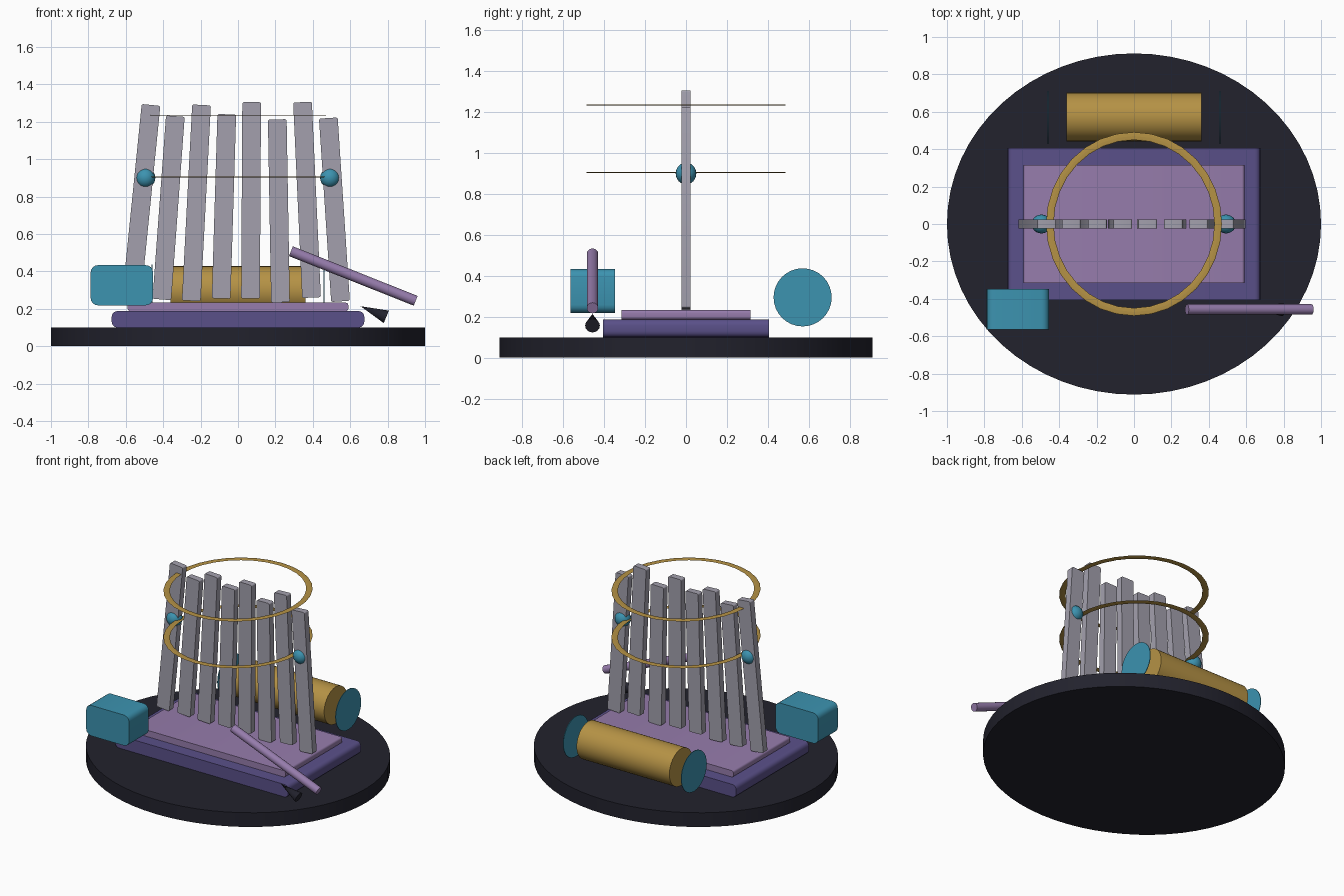
import bpy, bmesh, math
from mathutils import Vector

cube = bpy.data.objects.get("Cube")
if cube:
    bpy.data.objects.remove(cube, do_unlink=True)


def material(name, hex_code):
    def linear(c):
        return c / 12.92 if c <= 0.04045 else ((c + 0.055) / 1.055) ** 2.4
    rgb = [linear(v / 255) for v in bytes.fromhex(hex_code)]
    mat = bpy.data.materials.new(name)
    mat.use_nodes = True
    mat.diffuse_color = (*rgb, 1)
    mat.node_tree.nodes["Principled BSDF"].inputs["Base Color"].default_value = (*rgb, 1)
    return mat


CHARCOAL = material("charcoal", "22222D")
VIOLET = material("deep violet", "5A5089")
LILAC = material("lilac", "967CAC")
GREY = material("stone grey", "A3A0AD")
GOLD = material("old gold", "B59245")
TEAL = material("teal", "3C93B0")


def finish(name, mat, smooth=True):
    ob = bpy.context.object
    ob.name = ob.data.name = name
    ob.data.materials.append(mat)
    if smooth:
        bpy.ops.object.shade_smooth_by_angle(angle=math.radians(35))
    return ob


def rounded_block(name, mat, center, size, radius, tilt=0.0):
    """Box whose edges running front to back are rounded."""
    bm = bmesh.new()
    bmesh.ops.create_cube(bm, size=1)
    bmesh.ops.scale(bm, vec=size, verts=bm.verts)
    edges = [e for e in bm.edges
             if abs(e.verts[0].co.y - e.verts[1].co.y) > size[1] / 2]
    bmesh.ops.bevel(bm, geom=edges, offset=radius, segments=4,
                    profile=0.5, affect='EDGES')
    mesh = bpy.data.meshes.new(name)
    bm.to_mesh(mesh)
    bm.free()
    ob = bpy.data.objects.new(name, mesh)
    bpy.context.collection.objects.link(ob)
    ob.location = center
    ob.rotation_euler.y = tilt
    bpy.ops.object.select_all(action='DESELECT')
    ob.select_set(True)
    bpy.context.view_layer.objects.active = ob
    return finish(name, mat)


def rod(name, mat, start, end, r_start, r_end, sides):
    """Cylinder or cone between two points."""
    start, end = Vector(start), Vector(end)
    axis = end - start
    bpy.ops.mesh.primitive_cone_add(
        vertices=sides, radius1=r_start, radius2=r_end, depth=axis.length,
        location=(start + end) / 2,
        rotation=axis.to_track_quat('Z', 'Y').to_euler())
    return finish(name, mat)


# Oval base
bpy.ops.mesh.primitive_cylinder_add(vertices=64, radius=1, depth=0.1,
                                    location=(0, 0, 0.05))
bpy.context.object.scale.y = 0.912
finish("base", CHARCOAL)

# Two stacked steps
rounded_block("lower_step", VIOLET, (0, 0, 0.144), (1.35, 0.81, 0.088), 0.03)
rounded_block("upper_step", LILAC, (0, 0, 0.21), (1.18, 0.63, 0.046), 0.014)

# Fan of leaning slats: top x, top z, bottom x, bottom z
SLATS = [(-.465, 1.29, -.57, .25), (-.335, 1.23, -.407, .25),
         (-.195, 1.29, -.25, .243), (-.06, 1.24, -.09, .255),
         (.073, 1.305, .067, .255), (.21, 1.213, .227, .235),
         (.345, 1.305, .393, .26), (.483, 1.22, .548, .24)]
for i, (tx, tz, bx, bz) in enumerate(SLATS):
    rounded_block(f"slat_{i + 1}", GREY, ((tx + bx) / 2, 0, (tz + bz) / 2),
                  (0.1, 0.046, math.hypot(tx - bx, tz - bz)), 0.01,
                  math.atan2(tx - bx, tz - bz))

# Two flat rings around the slats
for name, z in (("upper_ring", 1.235), ("lower_ring", 0.905)):
    bpy.ops.mesh.primitive_torus_add(major_radius=0.45, minor_radius=0.02,
                                     major_segments=32, minor_segments=8,
                                     location=(0, 0, z))
    bpy.context.object.scale = (1, 1.045, 0.12)
    finish(name, GOLD)

# Beads on the outer slats
for name, x in (("right_bead", -0.495), ("left_bead", 0.492)):
    bpy.ops.mesh.primitive_uv_sphere_add(segments=24, ring_count=12,
                                         radius=0.053, location=(x, 0, 0.9))
    bpy.context.object.scale.y = 0.95
    finish(name, TEAL)

# Drum lying behind, with a thin disc off each end
drum = rod("drum", GOLD, (-0.362, 0.572, 0.298), (0.362, 0.572, 0.298),
           0.13, 0.13, 32)
for name, x in (("right_disc", -0.46), ("left_disc", 0.46)):
    rod(name, TEAL, (x - 0.002, 0.57, 0.295), (x + 0.002, 0.57, 0.295),
        0.142, 0.142, 32)

# Block at the front right
rounded_block("side_block", TEAL, (-0.621, -0.456, 0.326),
              (0.334, 0.218, 0.215), 0.04)

# Slanted stick with a dark tip below it
rod("stick", LILAC, (0.283, -0.457, 0.508), (0.95, -0.457, 0.243),
    0.028, 0.028, 16)
rod("stick_tip", CHARCOAL, (0.793, -0.457, 0.157), (0.655, -0.457, 0.214),
    0.036, 0, 16)
